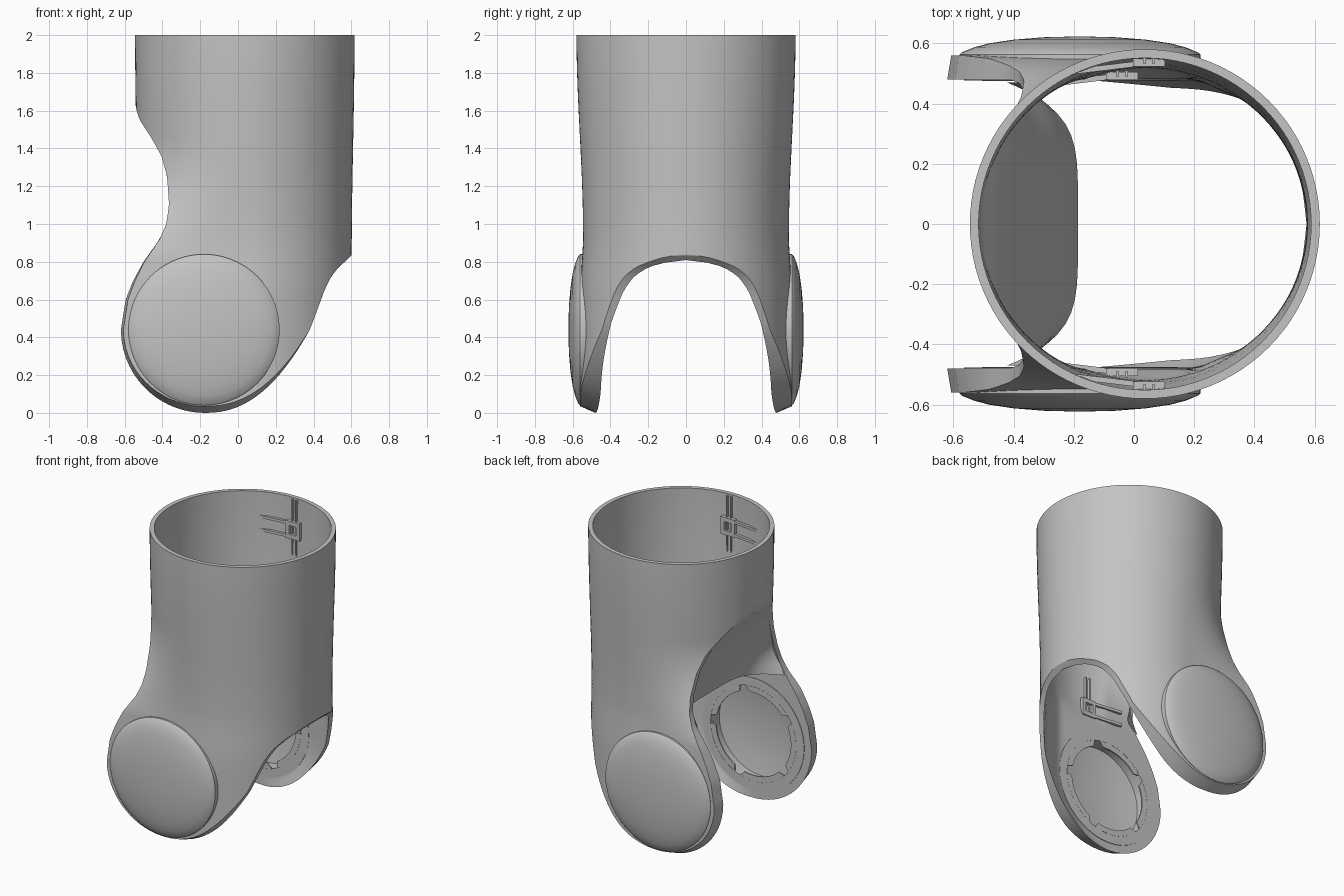
import bpy, bmesh, math

cube = bpy.data.objects.get("Cube")
if cube:
    bpy.data.objects.remove(cube, do_unlink=True)

grey = bpy.data.materials.new("plain_grey")
grey.use_nodes = True
COLOUR = (0.55, 0.55, 0.55, 1)
grey.diffuse_color = COLOUR
for node in grey.node_tree.nodes:
    if node.type == 'BSDF_PRINCIPLED':
        node.inputs["Base Color"].default_value = COLOUR

CX, WALL, INNER = 0.036, 0.029, 0.48    # tube centre, wall, inner cheek plane
PX, PZ, PR = -0.18, 0.44, 0.44          # pivot centre and cheek radius
DISH = 0.325                            # radius of the recess inside each cheek


def finish(name, bm, mirror=True, recalc=True, flip=False):
    """Turn a bmesh into a shaded object, mirrored across y."""
    bmesh.ops.remove_doubles(bm, verts=bm.verts, dist=0.0003)
    if recalc:
        bmesh.ops.recalc_face_normals(bm, faces=bm.faces)
    if flip:
        bmesh.ops.reverse_faces(bm, faces=bm.faces)
    me = bpy.data.meshes.new(name)
    bm.to_mesh(me)
    bm.free()
    me.materials.append(grey)
    ob = bpy.data.objects.new(name, me)
    bpy.context.scene.collection.objects.link(ob)
    bpy.ops.object.select_all(action='DESELECT')
    ob.select_set(True)
    bpy.context.view_layer.objects.active = ob
    bpy.ops.object.shade_smooth_by_angle(angle=math.radians(32))
    if mirror:
        mod = ob.modifiers.new("Mirror", 'MIRROR')
        mod.use_axis = (False, True, False)
        mod.merge_threshold = 0.0003


def lerp_table(table, z):
    for (z0, v0), (z1, v1) in zip(table, table[1:]):
        if z <= z1:
            return v0 + (v1 - v0) * max(0, z - z0) / (z1 - z0)
    return table[-1][1]


def ramp(z, zero, one):
    t = min(1, max(0, (z - zero) / (one - zero)))
    return t * t * (3 - 2 * t)


BACK_CUT = [(.44, -.62), (.6, -.595), (.7, -.555), (.8, -.5), (.92, -.415), (1, -.38),
            (1.1, -.365), (1.25, -.375), (1.36, -.405), (1.45, -.455), (1.55, -.52),
            (1.6, -.537), (1.65, -.56)]
FRONT_CUT = [(.44, .38), (.55, .422), (.65, .458), (.72, .493), (.77, .532), (.8, .566), (.84, .606), (.9, .7)]


def half_width(z):
    return 0.566 + 0.015 * ramp(z, .84, 2)


def half_depth(z):
    return .545 + .035 * ramp(z, .95, 2) + .015 * ramp(z, .95, .6)


def left_edge(z, t=0):
    if z < PZ:
        return PX + .005 - (PR + .005) * math.sqrt(max(0, 1 - ((PZ - z) / PZ) ** 2))
    x = lerp_table(BACK_CUT, z)
    return max(x, CX - half_width(z) + t) if z > 1.2 else x


def right_edge(z, t=0):
    if z < PZ:
        return PX + .005 + .555 * (z / PZ) ** .44
    return min(lerp_table(FRONT_CUT, z), CX + half_width(z) - t)


def tube_y(x, z, t=0):
    q = 1 - ((x - CX) / (half_width(z) - t)) ** 2
    return (half_depth(z) - t) * math.sqrt(q) if q > 1e-6 else 0


def outer_y(x, z):
    y = tube_y(x, z)
    w = ramp(z, 1.45, .8)
    return y + (half_depth(z) - y) * w if x < CX else y


def inner_y(x, z):
    y = tube_y(x, z, WALL)
    if x < CX:
        # flare of the neck towards the cheek
        y += (max(y, INNER) - y) * ramp(z, 1.45, .9)
    # cheek narrows towards its front edge
    d = max(0, math.hypot(x - PX, min(0, z - PZ)) - .385) * min(1, max(0, (x - PX) / .3))
    return y + (min(y, INNER - d * .43) - y) * ramp(z, 1.05, .84)


# Body: tube that flows into two pivot cheeks, one half then mirrored
rows = [PZ * (i / 16) ** 2 for i in range(16)]
rows += [.44 + .4 * (1 - (1 - i / 18) ** 2) for i in range(18)]
rows += [.84 + .81 * i / 30 for i in range(30)] + [1.65 + .05 * i for i in range(8)]
COLS = 48
bm = bmesh.new()
outer, inner, rims = [], [], []
for z in rows:
    for grid, t in ((outer, 0), (inner, WALL)):
        a, b = left_edge(z, t), right_edge(z, t)
        line = []
        for i in range(COLS + 1):
            x = (a + b) / 2 - (b - a) / 2 * math.cos(math.pi * i / COLS)
            if t:
                co = (x, inner_y(x, z), z)
            else:
                # the outer rim leans in a little around the cheek
                xo = PX + (x - PX) * (1 - .03 * ramp(z, 1, .6)) if x < PX else x
                zo = PZ - (PZ - z) * .92 if z < PZ else z
                co = (xo, outer_y(x, z), zo)
            line.append(bm.verts.new(co))
        grid.append(line)
    # rim points stay on the cut even where the inner wall is already closed
    rims.append({c: bm.verts.new((edge(z), inner[-1][c].co.y, z))
                 for c, edge in ((0, left_edge), (COLS, right_edge))})


def quad(*vs):
    """Face that leaves out the mirror plane and the pivot recess."""
    hole = min(math.hypot(v.co.x - PX, v.co.z - PZ) for v in vs) < DISH + .004
    if max(v.co.y for v in vs) > 1e-4 and not hole:
        bm.faces.new(vs)


for r in range(len(rows) - 1):
    for c in range(COLS):
        for g in (outer, inner):
            quad(g[r][c], g[r][c + 1], g[r + 1][c + 1], g[r + 1][c])
    for c in (0, COLS):
        quad(outer[r][c], rims[r][c], rims[r + 1][c], outer[r + 1][c])
        quad(rims[r][c], inner[r][c], inner[r + 1][c], rims[r + 1][c])
for r in (0, -1):
    for c in range(COLS):
        quad(outer[r][c], outer[r][c + 1], inner[r][c + 1], inner[r][c])
bmesh.ops.delete(bm, geom=[v for v in bm.verts if not v.link_faces], context='VERTS')
bmesh.ops.dissolve_degenerate(bm, dist=0.0001, edges=bm.edges)
finish("body_shell", bm)

# Recess panel: thin sheet closing the back cutout above the pivots
bm = bmesh.new()
PANEL_MID = [(.91, -.186), (1.05, -.245), (1.2, -.32), (1.36, -.4), (1.45, -.453), (1.55, -.518), (1.65, -.545)]
N, M = 24, 28
sheet = []
for r in range(N + 1):
    z = .91 + .72 * r / N
    edge = left_edge(z)
    mid = max(lerp_table(PANEL_MID, z), edge)
    reach = min(outer_y(edge, z) * .965, .47)
    sheet.append([])
    for c in range(M + 1):
        s = math.sin(math.pi * (c / M - .5))
        sheet[-1].append(bm.verts.new((mid + (edge - mid) * abs(s) ** 5, reach * s, z)))
for r in range(N):
    for c in range(M):
        bm.faces.new((sheet[r][c], sheet[r + 1][c], sheet[r + 1][c + 1], sheet[r][c + 1]))
finish("recess_panel", bm, mirror=False, recalc=False)


def lathe(name, profile, flip=False):
    """Spin a (radius, y) profile about the pivot axis."""
    bm = bmesh.new()
    vs = [bm.verts.new((PX + r, y, PZ)) for r, y in profile]
    es = [bm.edges.new(p) for p in zip(vs, vs[1:])]
    bmesh.ops.spin(bm, geom=vs + es, cent=(PX, 0, PZ), axis=(0, 1, 0), angle=math.tau, steps=72)
    finish(name, bm, flip=flip)


# Domed pivot covers and the hollow behind them
lathe("pivot_cover", [(.4, .5), (.4, .562), (.392, .57), (.35, .587), (.3, .6), (.22, .612), (.12, .62), (0, .623)])
lathe("pivot_recess", [(DISH, .475), (DISH, .57), (.22, .588), (.12, .597), (0, .6)], flip=True)

# Notched ring on the inside of each cheek
bm = bmesh.new()
SEG = 90
loops = []
for i in range(SEG):
    ang = math.tau * i / SEG
    r_in = DISH if i % 18 < 3 else .285
    ring = []
    for r, y in ((r_in, INNER + .004), (r_in, INNER - .004), (.385, INNER - .004), (.385, INNER + .004)):
        ring.append(bm.verts.new((PX + r * math.cos(ang), y, PZ + r * math.sin(ang))))
    loops.append(ring)
for i in range(SEG):
    p, q = loops[i], loops[(i + 1) % SEG]
    for k in range(4):
        j = (k + 1) % 4
        bm.faces.new((p[k], q[k], q[j], p[j]))
finish("inner_ring", bm)


def box(bm, centre, size, yaw=0):
    made = bmesh.ops.create_cube(bm, size=1)["verts"]
    for v in made:
        x, y, z = (v.co[i] * size[i] for i in range(3))
        v.co = (centre[0] + x * math.cos(yaw) - y * math.sin(yaw),
                centre[1] + x * math.sin(yaw) + y * math.cos(yaw), centre[2] + z)


# Inner clips: framed plate with two arms, on a thin vertical rail
for name, x, y, z in (("upper_clip", .05, .535, 1.785), ("lower_clip", -.04, .492, .97)):
    bm = bmesh.new()
    for dz in (-.045, .045):
        box(bm, (x, y, z + dz), (.1, .025, .03))
        box(bm, (x - .12, y - .013, z + dz), (.25, .018, .018), .12)
    for dx in (-.04, .04):
        box(bm, (x + dx, y, z), (.025, .025, .12))
    finish(name, bm)
bm = bmesh.new()
for dx in (-.015, .015):
    box(bm, (.05 + dx, .543, 1.8), (.01, .02, .38))
    box(bm, (-.04 + dx, .5, 1.02), (.01, .02, .34))
finish("clip_rail", bm)
